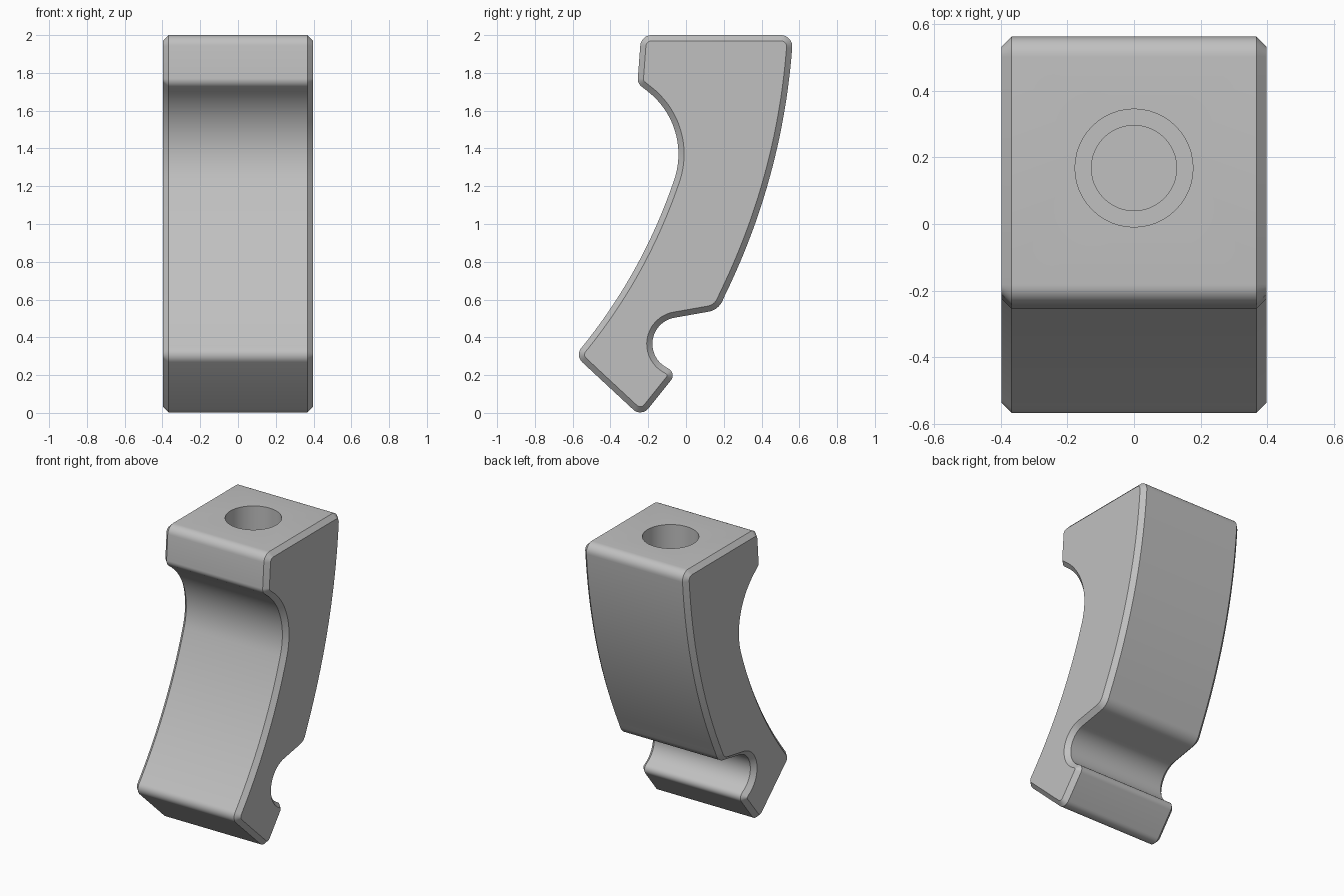
import bpy
import bmesh
from math import sin, cos, tan, radians, pi
from mathutils import Vector

cube = bpy.data.objects.get("Cube")
if cube:
    bpy.data.objects.remove(cube, do_unlink=True)

HALF_WIDTH = 0.397
CHAMFER = 0.03

grey = bpy.data.materials.new("plain grey")
grey.use_nodes = True
colour = (0.53, 0.53, 0.53, 1)
grey.diffuse_color = colour
grey.node_tree.nodes["Principled BSDF"].inputs["Base Color"].default_value = colour


# Profile helpers, all in the (y, z) plane
def arc(cy, cz, r, start, end, n):
    angles = [radians(start + (end - start) * i / n) for i in range(n + 1)]
    return [Vector((cy + r * cos(a), cz + r * sin(a))) for a in angles]


def bow(p, q, rise, n=20):
    p, q = Vector(p), Vector(q)
    d = (q - p).normalized()
    side = Vector((-d.y, d.x))
    return [p.lerp(q, i / n) + side * 4 * rise * (i / n) * (1 - i / n) for i in range(n + 1)]


def fillet(before, corner, after, r, n=8):
    before, corner, after = Vector(before), Vector(corner), Vector(after)
    u, v = (before - corner).normalized(), (after - corner).normalized()
    half = u.angle(v) / 2
    centre = corner + (u + v).normalized() * (r / sin(half))
    a = corner + u * (r / tan(half)) - centre
    b = corner + v * (r / tan(half)) - centre
    return [centre + (a.lerp(b, i / n) if i in (0, n) else
                      (a * sin((1 - i / n) * (pi - 2 * half)) +
                       b * sin(i / n * (pi - 2 * half))) / sin(pi - 2 * half))
            for i in range(n + 1)]


def inset(points, d):
    result = []
    for i, p in enumerate(points):
        u = (p - points[i - 1]).normalized()
        v = (points[(i + 1) % len(points)] - p).normalized()
        m = Vector((-u.y - v.y, u.x + v.x)).normalized()
        result.append(p + m * d / max(0.5, m.dot(Vector((-u.y, u.x)))))
    return result


# Outline, counterclockwise from the top back corner
throat = arc(-0.46, 1.37, 0.42, 52, -19.5, 18)
front = bow(throat[-1], (-0.545, 0.355), 0.044)
hook = arc(-0.037, 0.365, 0.141, 244, 99, 20)
back = bow((0.205, 0.62), (0.562, 1.93), -0.065)
top_back, top_front, lip = (0.567, 2.0), (-0.238, 2.0), (-0.257, 1.745)
toe, heel, tip, step = (-0.588, 0.304), (-0.236, -0.023), (-0.052, 0.207), (0.172, 0.545)

outline = (fillet(back[-1], top_back, top_front, 0.06)
           + fillet(top_back, top_front, lip, 0.06)
           + fillet(top_front, lip, throat[0], 0.05)
           + throat + front[1:]
           + fillet(front[-1], toe, heel, 0.055)
           + fillet(toe, heel, tip, 0.055)
           + fillet(heel, tip, hook[0], 0.04)
           + hook
           + fillet(hook[-1], step, back[0], 0.1)
           + back)


def new_object(name, bm):
    bmesh.ops.recalc_face_normals(bm, faces=bm.faces)
    mesh = bpy.data.meshes.new(name)
    bm.to_mesh(mesh)
    bm.free()
    mesh.materials.append(grey)
    obj = bpy.data.objects.new(name, mesh)
    bpy.context.collection.objects.link(obj)
    return obj


def loft(name, rings):
    bm = bmesh.new()
    loops = [[bm.verts.new(p) for p in ring] for ring in rings]
    n = len(loops[0])
    for a, b in zip(loops, loops[1:]):
        for i in range(n):
            j = (i + 1) % n
            bm.faces.new((a[i], a[j], b[j], b[i]))
    bm.faces.new(loops[0])
    bm.faces.new(loops[-1])
    return new_object(name, bm)


# Curved body with chamfered sides
small = inset(outline, CHAMFER)
sections = [(-HALF_WIDTH, small), (CHAMFER - HALF_WIDTH, outline),
            (HALF_WIDTH - CHAMFER, outline), (HALF_WIDTH, small)]
body = loft("curved_hook_body", [[(x, p.x, p.y) for p in pts] for x, pts in sections])

# Stepped blind hole from the top
hole_profile = [(0.177, 2.1), (0.177, 1.5), (0.128, 1.5), (0.128, 1.15)]
cutter = loft("hole_cutter", [[(p.x, p.y, z) for p in arc(0, 0.168, r, 0, 352.5, 47)]
                              for r, z in hole_profile])
cutter.hide_render = True

bpy.ops.object.select_all(action="DESELECT")
body.select_set(True)
bpy.context.view_layer.objects.active = body
cut = body.modifiers.new("hole", "BOOLEAN")
cut.operation = "DIFFERENCE"
cut.solver = "EXACT"
cut.object = cutter
bpy.ops.object.modifier_apply(modifier=cut.name)
bpy.data.objects.remove(cutter, do_unlink=True)
bpy.ops.object.shade_smooth_by_angle(angle=radians(30))
